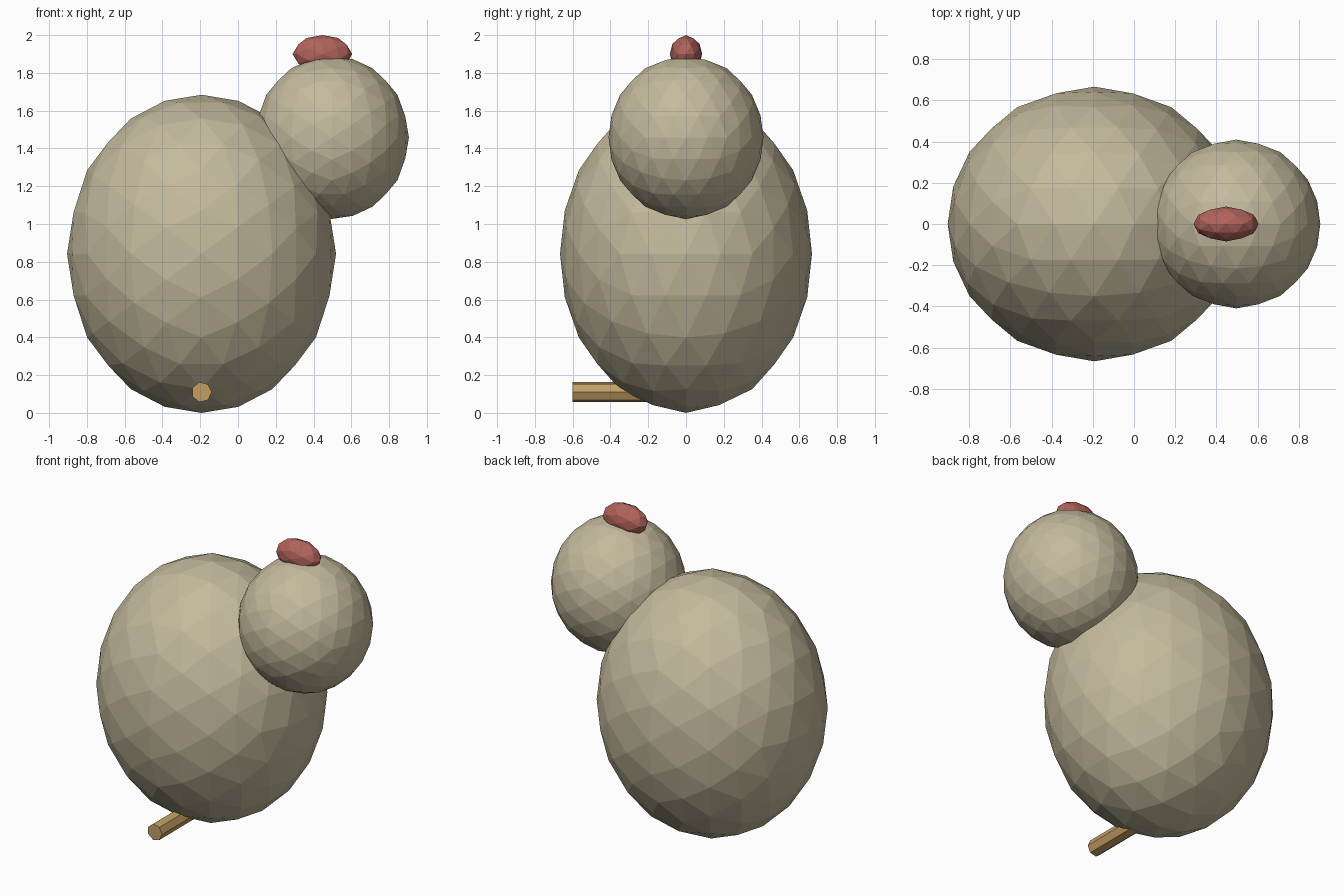
import bpy, bmesh, math
from mathutils import Matrix

if "Cube" in bpy.data.objects:
    bpy.data.objects.remove(bpy.data.objects["Cube"])


def material(name, rgb):
    m = bpy.data.materials.new(name)
    m.diffuse_color = (*rgb, 1)
    m.use_nodes = True
    m.node_tree.nodes["Principled BSDF"].inputs["Base Color"].default_value = m.diffuse_color
    return m


def add_object(name, bm, mat):
    bmesh.ops.recalc_face_normals(bm, faces=bm.faces[:])
    mesh = bpy.data.meshes.new(name)
    bm.to_mesh(mesh)
    bm.free()
    mesh.materials.append(mat)
    obj = bpy.data.objects.new(name, mesh)
    bpy.context.collection.objects.link(obj)
    return obj


def faceted_ball(name, center, radii, levels, mat):
    """Flat-faced icosphere with an edge lying along x at its top."""
    bm = bmesh.new()
    bmesh.ops.create_icosphere(bm, subdivisions=1, radius=1)
    for _ in range(levels):
        bmesh.ops.subdivide_edges(bm, edges=bm.edges[:], cuts=1, use_grid_fill=True)
        for v in bm.verts:
            v.co.normalize()
    tilt = Matrix.Rotation(-math.atan(2) / 2, 4, 'Y')
    bm.transform(Matrix.Translation(center) @ Matrix.Diagonal((*radii, 1)) @ tilt)
    return add_object(name, bm, mat)


feathers = material("feather_beige", (0.55, 0.49, 0.335))
red = material("comb_red", (0.44, 0.125, 0.105))
wood = material("wood_tan", (0.55, 0.35, 0.13))

# Bird: body, head and comb
faceted_ball("body", (-0.193, 0, 0.842), (0.712, 0.667, 0.842), 2, feathers)
faceted_ball("head", (0.497, 0, 1.458), (0.408, 0.41, 0.431), 2, feathers)
faceted_ball("comb", (0.447, 0, 1.90), (0.158, 0.085, 0.10), 1, red)

# Seven-sided peg sticking out of the front
bm = bmesh.new()
bmesh.ops.create_cone(bm, cap_ends=True, segments=7, radius1=0.054, radius2=0.054, depth=0.6)
# one corner points to +x, axis runs along y
corner = max(bm.verts, key=lambda v: v.co.z).co
spin = Matrix.Rotation(-math.atan2(corner.y, corner.x), 4, 'Z')
bm.transform(Matrix.Translation((-0.193, -0.3, 0.11)) @ Matrix.Rotation(math.pi / 2, 4, 'X') @ spin)
add_object("peg", bm, wood)
